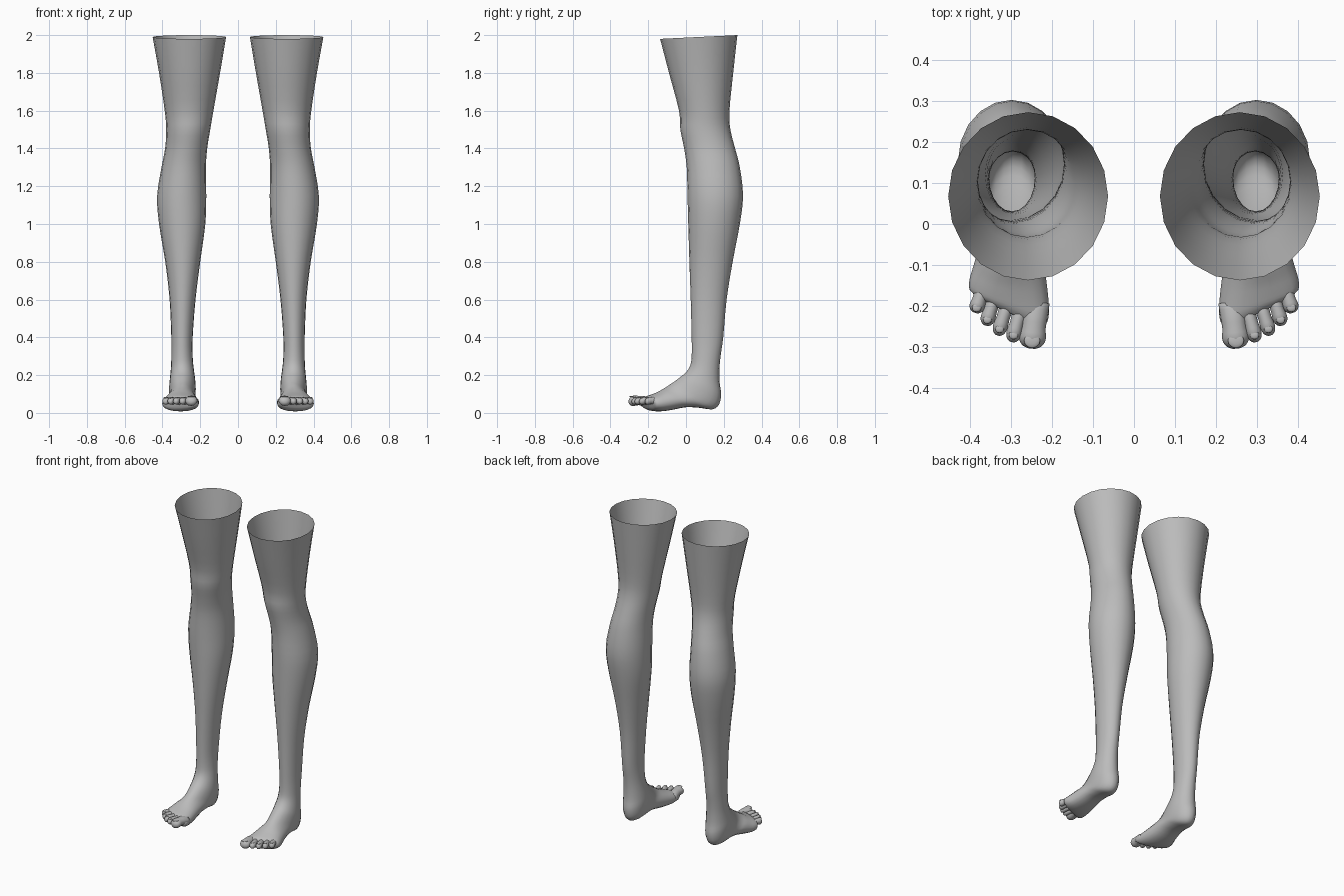
import bpy
import bmesh
from math import sin, cos, pi, copysign
from mathutils import Vector

SIDES = 20       # points around the leg
TOE_SIDES = 12   # points around a toe
STEPS = 3        # smooth steps between two measured sections

cube = bpy.data.objects.get("Cube")
if cube:
    bpy.data.objects.remove(cube, do_unlink=True)

skin = bpy.data.materials.new("plain grey")
skin.use_nodes = True
skin.diffuse_color = (0.5, 0.5, 0.5, 1)
skin.node_tree.nodes["Principled BSDF"].inputs["Base Color"].default_value = (0.5, 0.5, 0.5, 1)

# Leg sections: height, front y, back y, inner x, outer x
LEG = [
    (1.99, -.137, .272, .063, .452),
    (1.8, -.09, .25, .095, .418),
    (1.6, -.037, .23, .13, .388),
    (1.5, -.03, .235, .147, .38),
    (1.4, -.01, .26, .163, .386),
    (1.3, .004, .285, .17, .405),
    (1.15, .008, .302, .168, .428),
    (1.0, .012, .285, .173, .418),
    (.8, .018, .247, .2, .385),
    (.6, .025, .215, .225, .362),
    (.4, .03, .197, .24, .353),
    (.3, .03, .183, .24, .353),
]

# Foot sections: top y, top z, heel or sole y and z, centre x, half width
FOOT = [
    (.022, .25, .177, .23, .295, .06),
    (0, .215, .178, .16, .294, .066),
    (-.03, .19, .186, .1, .294, .07),
    (-.06, .167, .175, .045, .294, .07),
    (-.083, .152, .14, .019, .295, .069),
    (-.105, .137, .07, .027, .297, .071),
    (-.128, .123, 0, .03, .3, .078),
    (-.152, .11, -.08, .015, .302, .088),
    (-.18, .098, -.14, .008, .304, .096),
    (-.203, .088, -.185, .013, .304, .096),
    (-.218, .076, -.205, .03, .3, .082),
]

# Toes: base x, base y, tip x, tip y, half width
TOES = {
    "big_toe": (.238, -.19, .25, -.303, .033),
    "second_toe": (.27, -.19, .298, -.287, .019),
    "third_toe": (.303, -.18, .332, -.271, .018),
    "fourth_toe": (.335, -.165, .361, -.247, .018),
    "little_toe": (.363, -.145, .387, -.216, .019),
}

# Toe outline: distance along the toe, relative thickness
TOE_OUTLINE = [(0, 1), (.3, .95), (.55, .9), (.75, 1), (.88, .88), (.96, .6), (1, .25)]


def blend(rows, steps):
    """Smoothly interpolate the measured sections."""
    result = []
    for i in range(len(rows) - 1):
        a, b, c, d = (rows[min(max(i + k, 0), len(rows) - 1)] for k in (-1, 0, 1, 2))
        for s in range(steps):
            t = s / steps
            result.append([q + t * (r - p) / 2
                           + t * t * (p - 2.5 * q + 2 * r - d_ / 2)
                           + t * t * t * (1.5 * (q - r) + (d_ - p) / 2)
                           for p, q, r, d_ in zip(a, b, c, d)])
    return result + [list(rows[-1])]


def ring(centre, across, along, count, power=1.0, shear=0.0):
    """Rounded section spanned by two half axes."""
    points = []
    for k in range(count):
        angle = 2 * pi * k / count
        u, v = (copysign(abs(f) ** power, f) for f in (sin(angle), cos(angle)))
        point = centre + across * u + along * v
        point.y += shear * across.x * u
        points.append(point)
    return points


def loft(name, rings, side, close_start=False, close_end=True):
    """Skin a list of rings, mirrored to the given side."""
    bm = bmesh.new()
    loops = [[bm.verts.new((p.x * side, p.y, p.z)) for p in points] for points in rings]
    for a, b in zip(loops, loops[1:]):
        for k in range(len(a)):
            n = (k + 1) % len(a)
            bm.faces.new((a[k], a[n], b[n], b[k]))
    if close_start:
        bm.faces.new(loops[0])
    if close_end:
        bm.faces.new(loops[-1])
    bmesh.ops.recalc_face_normals(bm, faces=bm.faces)
    return finish(name, bm)


def finish(name, bm):
    for face in bm.faces:
        face.smooth = True
    mesh = bpy.data.meshes.new(name)
    bm.to_mesh(mesh)
    bm.free()
    mesh.materials.append(skin)
    obj = bpy.data.objects.new(name, mesh)
    bpy.context.collection.objects.link(obj)
    return obj


def leg_rings():
    # Express leg and foot sections alike, so one skin runs from rim to toes
    sections = []
    for i, (z, front, back, inner, outer) in enumerate(LEG):
        tilt = .01 if i == 0 else 0
        sections.append((front, z - tilt, back, z + tilt,
                         (inner + outer) / 2, (outer - inner) / 2, 1, 0))
    for i, row in enumerate(FOOT):
        toward_toes = max(0, i - 5) / 5
        sections.append(row + (1 - .2 * toward_toes, .45 * toward_toes))
    rings = []
    for fy, fz, by, bz, cx, width, power, shear in blend(sections, STEPS):
        front, back = Vector((cx, fy, fz)), Vector((cx, by, bz))
        rings.append(ring((front + back) / 2, Vector((width, 0, 0)),
                          (front - back) / 2, SIDES, power, shear))
    return rings


def toe_rings(base_x, base_y, tip_x, tip_y, radius):
    base, tip = Vector((base_x, base_y, .055)), Vector((tip_x, tip_y, .06))
    across = (tip - base).cross(Vector((0, 0, 1))).normalized()
    rings = []
    for t, size in blend(TOE_OUTLINE, 2):
        centre = base.lerp(tip, t)
        centre.z += .008 * sin(pi * t)
        rings.append(ring(centre, across * radius * size,
                          Vector((0, 0, 1)) * (radius * .5 + .011) * size, TOE_SIDES))
    return rings


def nail(name, side, base_x, base_y, tip_x, tip_y, radius):
    # Thin domed plate resting on the end of the toe
    bm = bmesh.new()
    bmesh.ops.create_uvsphere(bm, u_segments=12, v_segments=6, radius=1)
    bmesh.ops.scale(bm, vec=(radius * .6, radius * .55, .004), verts=bm.verts)
    spot = Vector((base_x, base_y, 0)).lerp(Vector((tip_x, tip_y, 0)), .83)
    height = .062 + (radius * .5 + .011) * .9
    bmesh.ops.translate(bm, vec=(spot.x * side, spot.y, height), verts=bm.verts)
    finish(name, bm)


for label, side in (("left", 1), ("right", -1)):
    # Open-topped leg and foot in one skin
    loft(label + "_leg", leg_rings(), side)
    for toe, shape in TOES.items():
        loft(label + "_" + toe, toe_rings(*shape), side, close_start=True)
        nail(label + "_" + toe + "_nail", side, *shape)
